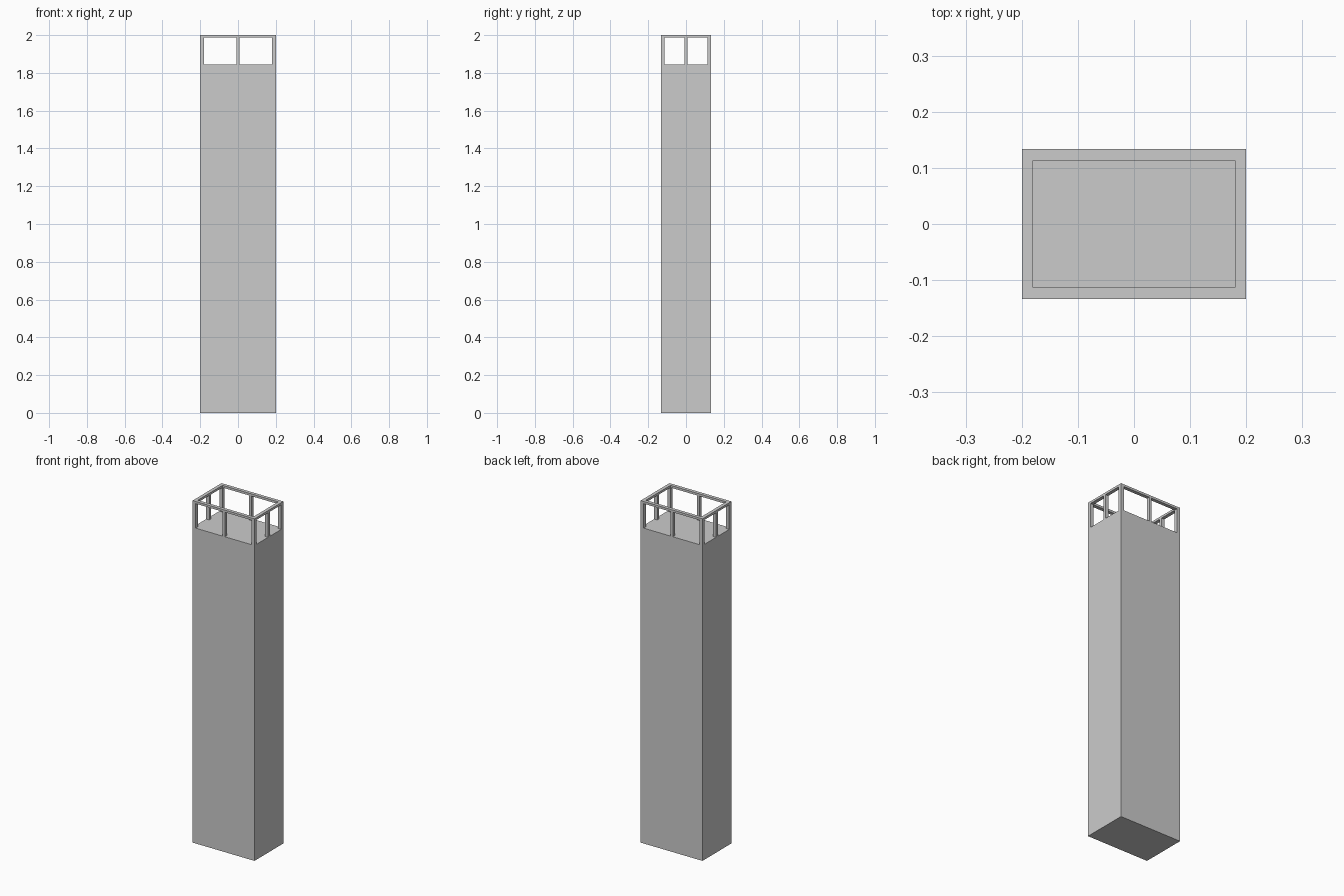
import bpy
import bmesh

if "Cube" in bpy.data.objects:
    bpy.data.objects.remove(bpy.data.objects["Cube"])

W, D, H = 0.40, 0.267, 2.0      # overall size
BODY_TOP = 1.844                # top of the solid shaft
RAIL = 0.02                     # width of rails and corner posts
RAIL_BOTTOM = 1.987
MID = 0.016                     # width of the middle posts


def box(name, x, y, sx, sy, z0, z1):
    bm = bmesh.new()
    bmesh.ops.create_cube(bm, size=1)
    bmesh.ops.scale(bm, vec=(sx, sy, z1 - z0), verts=bm.verts)
    bmesh.ops.translate(bm, vec=(x, y, (z0 + z1) / 2), verts=bm.verts)
    mesh = bpy.data.meshes.new(name)
    bm.to_mesh(mesh)
    bm.free()
    obj = bpy.data.objects.new(name, mesh)
    bpy.context.collection.objects.link(obj)
    return obj


def ring(name, sx, sy, width, z0, z1):
    # rectangular frame: outer and inner loops bridged, then extruded up
    bm = bmesh.new()
    corners = [(-1, -1), (1, -1), (1, 1), (-1, 1)]
    outer = [bm.verts.new((a * sx / 2, b * sy / 2, z0)) for a, b in corners]
    inner = [bm.verts.new((a * (sx / 2 - width), b * (sy / 2 - width), z0)) for a, b in corners]
    for i in range(4):
        j = (i + 1) % 4
        bm.faces.new((outer[i], outer[j], inner[j], inner[i]))
    ext = bmesh.ops.extrude_face_region(bm, geom=bm.faces[:], use_keep_orig=True)
    top = [v for v in ext["geom"] if isinstance(v, bmesh.types.BMVert)]
    bmesh.ops.translate(bm, vec=(0, 0, z1 - z0), verts=top)
    bmesh.ops.recalc_face_normals(bm, faces=bm.faces[:])
    mesh = bpy.data.meshes.new(name)
    bm.to_mesh(mesh)
    bm.free()
    obj = bpy.data.objects.new(name, mesh)
    bpy.context.collection.objects.link(obj)
    return obj


# Solid shaft
box("shaft", 0, 0, W, D, 0, BODY_TOP)

# Top rail around the open lantern
ring("top_rail", W, D, RAIL, RAIL_BOTTOM, H)

# Corner posts and one middle post per side
px, py = (W - RAIL) / 2, (D - RAIL) / 2
for sx in (-1, 1):
    for sy in (-1, 1):
        box("corner_post", sx * px, sy * py, RAIL, RAIL, BODY_TOP, RAIL_BOTTOM)
for s in (-1, 1):
    box("long_side_post", 0, s * py, MID, RAIL, BODY_TOP, RAIL_BOTTOM)
    box("short_side_post", s * px, 0, RAIL, MID, BODY_TOP, RAIL_BOTTOM)
